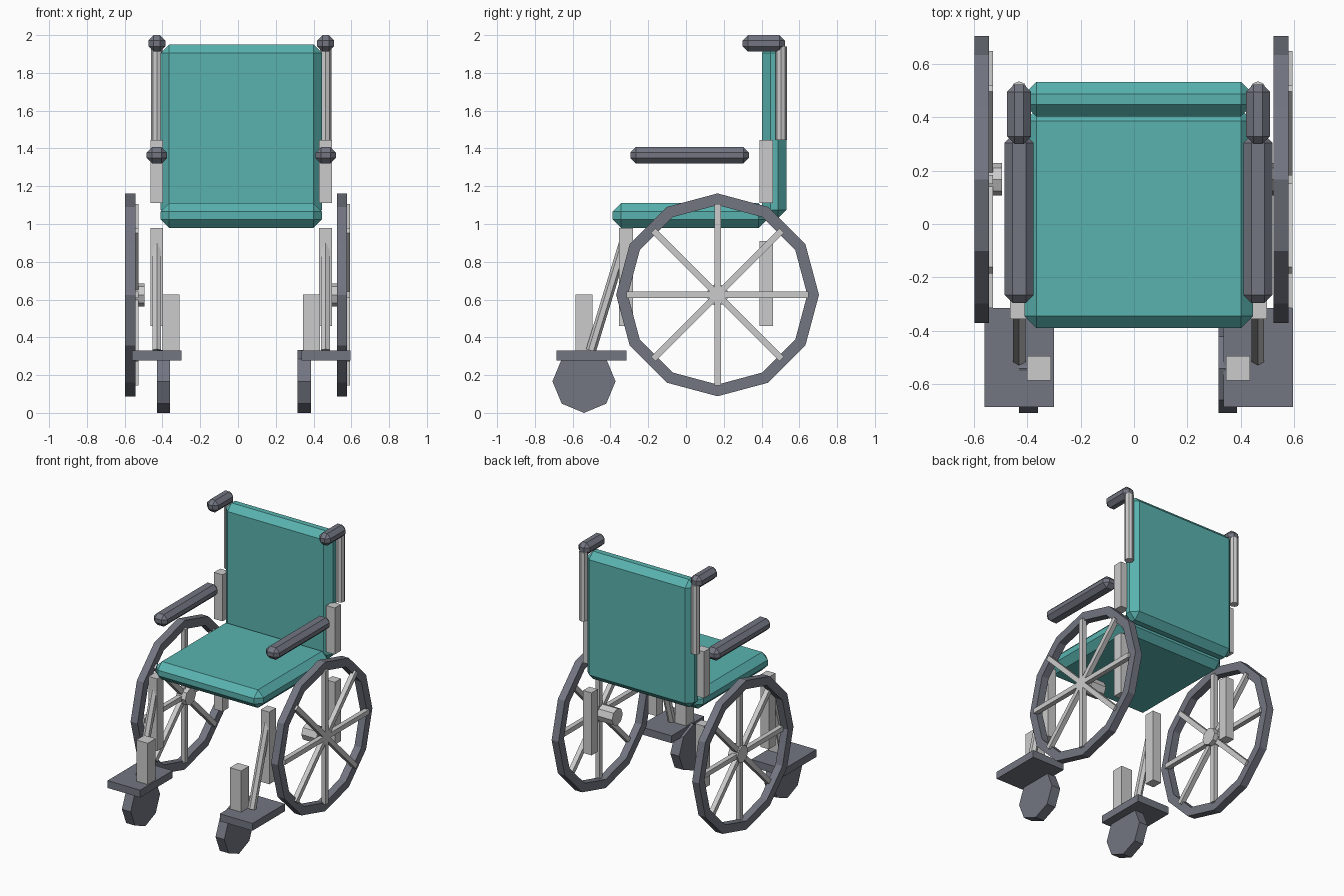
import bpy, bmesh, math
from mathutils import Vector, Matrix

if "Cube" in bpy.data.objects:
    bpy.data.objects.remove(bpy.data.objects["Cube"])


def material(name, rgb):
    m = bpy.data.materials.new(name)
    m.diffuse_color = (*rgb, 1)
    m.use_nodes = True
    m.node_tree.nodes["Principled BSDF"].inputs["Base Color"].default_value = m.diffuse_color
    return m


TEAL = material("teal_fabric", (0.10, 0.45, 0.43))
DARK = material("dark_rubber", (0.17, 0.18, 0.22))


def finish(bm, name, mat=None):
    bmesh.ops.recalc_face_normals(bm, faces=bm.faces)
    me = bpy.data.meshes.new(name)
    bm.to_mesh(me)
    bm.free()
    ob = bpy.data.objects.new(name, me)
    bpy.context.collection.objects.link(ob)
    if mat:
        me.materials.append(mat)
    return ob


def add_box(bm, x, y, z, rot=None):
    """Box from (min, max) ranges."""
    size = Vector([b - a for a, b in (x, y, z)])
    mid = Vector([(a + b) / 2 for a, b in (x, y, z)])
    m = Matrix.Translation(mid) @ (rot or Matrix()) @ Matrix.Diagonal((*size, 1))
    bmesh.ops.create_cube(bm, size=1, matrix=m)


def box(name, x, y, z, mat=None, bevel=0):
    bm = bmesh.new()
    add_box(bm, x, y, z)
    if bevel:
        bmesh.ops.bevel(bm, geom=bm.edges[:], offset=bevel, segments=1,
                        affect='EDGES', profile=0.5)
    return finish(bm, name, mat)


def rod(name, a, b, r, sides=8, mat=None, spin=0.0):
    """Straight prism between two points."""
    a, b = Vector(a), Vector(b)
    d = b - a
    bm = bmesh.new()
    m = (Matrix.Translation((a + b) / 2) @ d.to_track_quat('Z', 'Y').to_matrix().to_4x4()
         @ Matrix.Rotation(spin, 4, 'Z'))
    bmesh.ops.create_cone(bm, cap_ends=True, segments=sides, radius1=r, radius2=r,
                          depth=d.length, matrix=m)
    return finish(bm, name, mat)


def rim(name, x0, x1, cy, cz, r_out, r_in, sides=12):
    """Twelve-sided tyre with a square section."""
    bm = bmesh.new()
    section = [(x0, r_out), (x1, r_out), (x1, r_in), (x0, r_in)]
    rings = []
    for i in range(sides):
        t = 2 * math.pi * i / sides
        rings.append([bm.verts.new((x, cy + r * math.sin(t), cz + r * math.cos(t)))
                      for x, r in section])
    for i in range(sides):
        p, q = rings[i], rings[(i + 1) % sides]
        for j in range(4):
            k = (j + 1) % 4
            bm.faces.new((p[j], p[k], q[k], q[j]))
    return finish(bm, name, DARK)


# Cushions
box("seat", (-0.41, 0.445), (-0.39, 0.43), (0.98, 1.11), TEAL, 0.045)
box("backrest", (-0.41, 0.445), (0.402, 0.532), (1.03, 1.95), TEAL, 0.045)

CY, CZ = 0.167, 0.625
for side, cx, wheel_x, hub, plate, foot, caster in (
        ("left", -0.43, -0.597, (-0.57, -0.495), (-0.56, -0.30), (-0.40, -0.31), -0.43),
        ("right", 0.464, 0.523, (0.43, 0.55), (0.335, 0.595), (0.345, 0.435), 0.316)):

    # Armrest and push handle
    box(side + "_armrest", (cx - 0.054, cx + 0.054), (-0.295, 0.333), (1.32, 1.407), DARK, 0.029)
    box(side + "_push_handle", (cx - 0.045, cx + 0.045), (0.30, 0.523), (1.913, 2.0), DARK, 0.028)

    # Frame posts
    px = (cx - 0.034, cx + 0.034)
    box(side + "_front_post", px, (-0.355, -0.28), (0.46, 0.98))
    box(side + "_rear_post", px, (0.39, 0.46), (0.46, 0.91))
    box(side + "_arm_post", px, (0.39, 0.46), (1.11, 1.445))
    rod(side + "_handle_rod", (cx, 0.504, 1.445), (cx, 0.504, 1.94), 0.03)
    rod(side + "_front_strut", (cx, -0.503, 0.33), (cx, -0.325, 0.91), 0.027, 6)

    # Footrest and caster
    box(side + "_foot_plate", plate, (-0.685, -0.315), (0.277, 0.33), DARK)
    box(side + "_foot_upright", foot, (-0.585, -0.495), (0.33, 0.627))
    rod(side + "_caster", (caster, -0.54, 0.167), (caster + 0.07, -0.54, 0.167), 0.167, 8, DARK)

    # Big wheel: tyre, four crossing spoke bars, hub
    rim(side + "_wheel_rim", wheel_x, wheel_x + 0.055, CY, CZ, 0.537, 0.475)
    bm = bmesh.new()
    sx = (wheel_x + 0.036, wheel_x + 0.07)
    for i in range(4):
        add_box(bm, sx, (CY - 0.017, CY + 0.017), (CZ - 0.481, CZ + 0.481),
                Matrix.Rotation(i * math.pi / 4, 4, 'X'))
    finish(bm, side + "_wheel_spokes")
    rod(side + "_wheel_hub", (hub[0], CY, CZ), (hub[1], CY, CZ), 0.061, 8)
